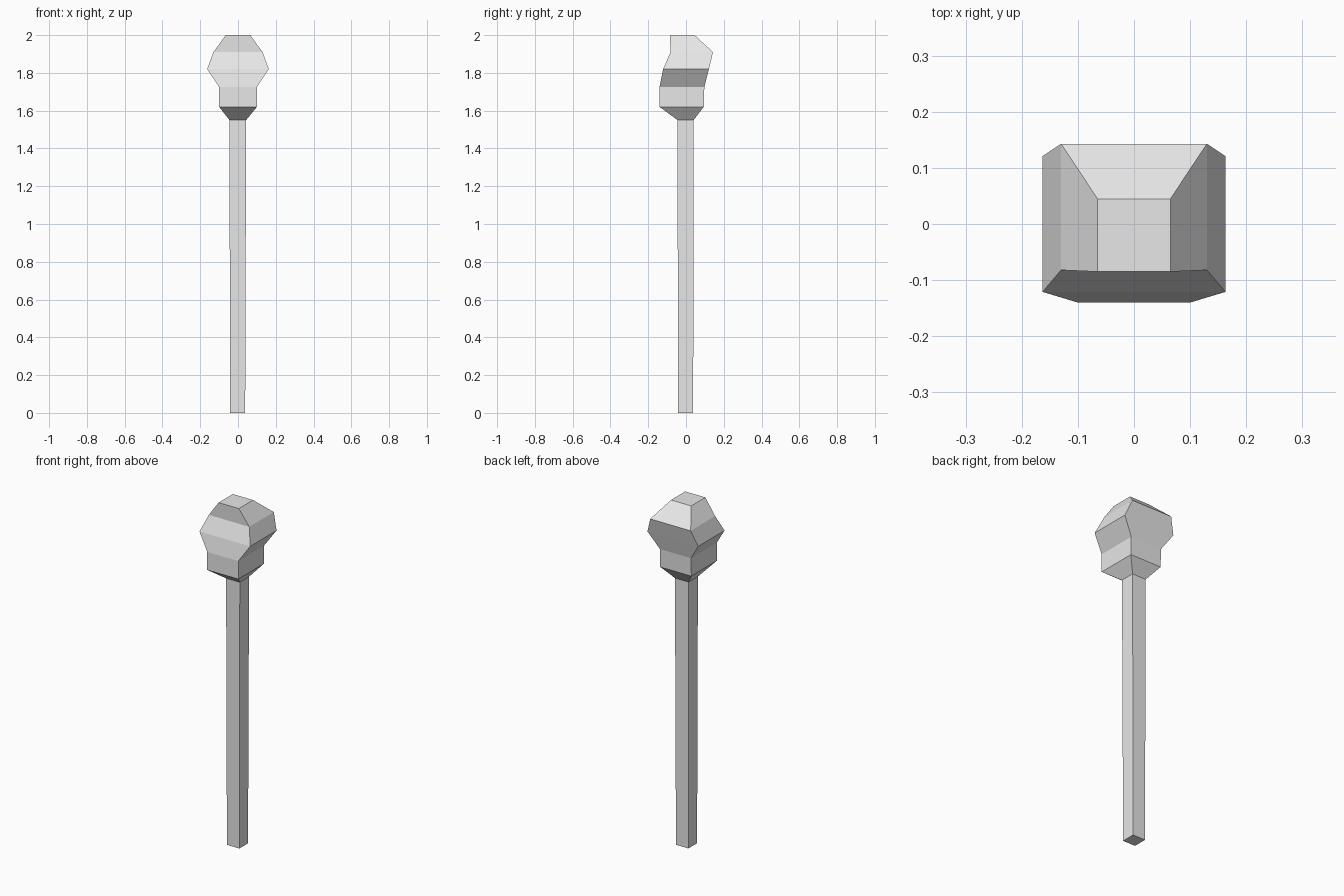
import bpy
import bmesh

cube = bpy.data.objects.get("Cube")
if cube:
    bpy.data.objects.remove(cube, do_unlink=True)

grey = bpy.data.materials.new("plain grey")
grey.use_nodes = True
colour = (0.8, 0.8, 0.8, 1)
grey.diffuse_color = colour
grey.node_tree.nodes["Principled BSDF"].inputs["Base Color"].default_value = colour


def loft(name, sections, cap_bottom=False, cap_top=False):
    """Skin rectangular sections given as (z, left x, right x, front y, back y)."""
    bm = bmesh.new()
    rings = []
    for z, x0, x1, y0, y1 in sections:
        corners = ((x0, y0), (x1, y0), (x1, y1), (x0, y1))
        rings.append([bm.verts.new((x, y, z)) for x, y in corners])
    for low, high in zip(rings, rings[1:]):
        for i in range(4):
            j = (i + 1) % 4
            bm.faces.new((low[i], low[j], high[j], high[i]))
    if cap_bottom:
        bm.faces.new(rings[0][::-1])
    if cap_top:
        bm.faces.new(rings[-1])
    mesh = bpy.data.meshes.new(name)
    bm.to_mesh(mesh)
    bm.free()
    mesh.materials.append(grey)
    obj = bpy.data.objects.new(name, mesh)
    bpy.context.collection.objects.link(obj)
    return obj


# Square shaft, very slightly tapered
neck = (1.55, -0.045, 0.043, -0.045, 0.04)
loft("shaft", [(0, -0.042, 0.038, -0.042, 0.038), neck], cap_bottom=True)

# Faceted head: collar, bulge, then a top leaning backwards
head = [(1.62, 0.1, -0.14, 0.094),
        (1.725, 0.1, -0.14, 0.097),
        (1.82, 0.163, -0.121, 0.121),
        (1.91, 0.13, -0.082, 0.143),
        (2.0, 0.065, -0.085, 0.045)]
loft("head", [neck] + [(z, -w, w, y0, y1) for z, w, y0, y1 in head], cap_top=True)
